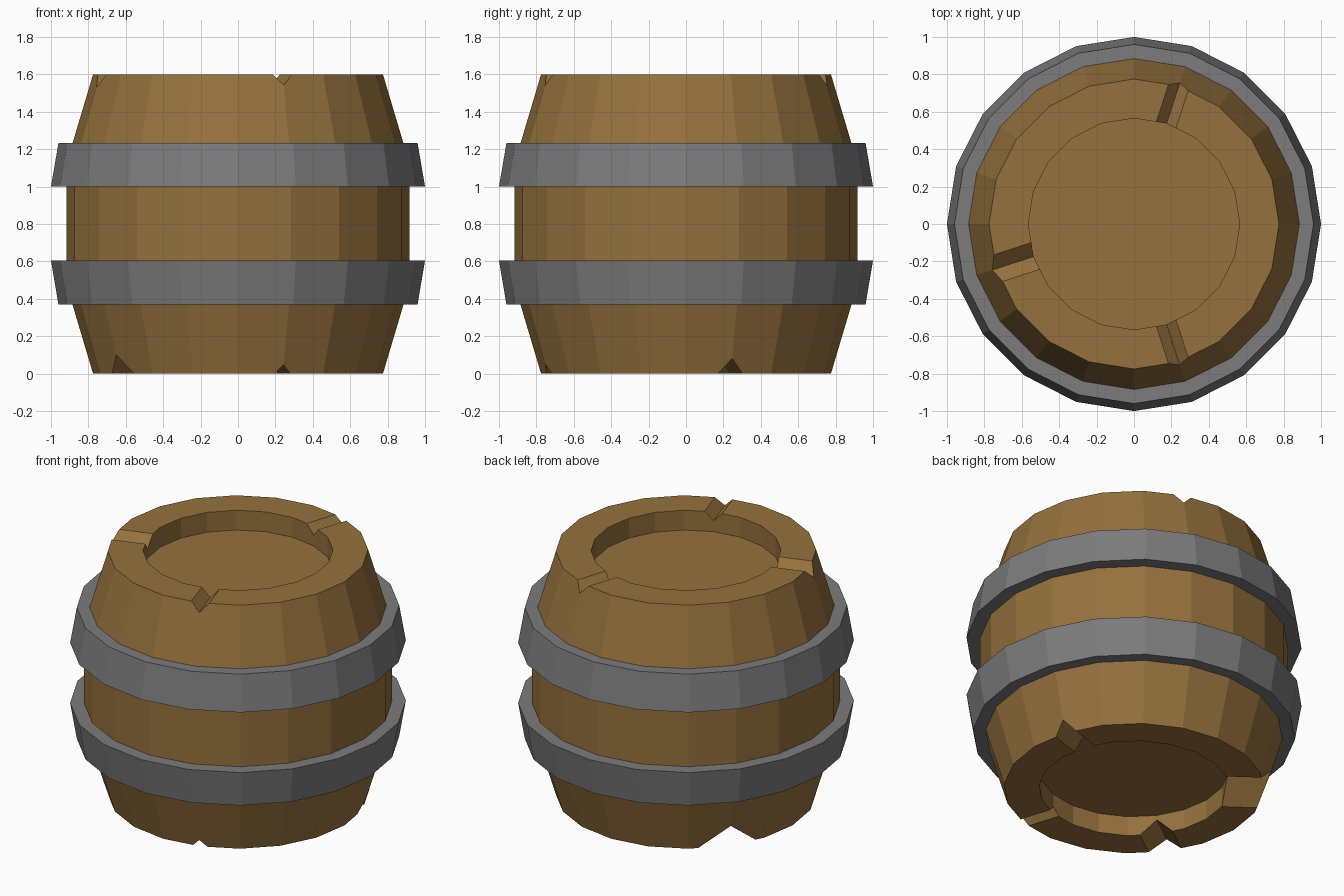
import bpy, bmesh, math

if "Cube" in bpy.data.objects:
    bpy.data.objects.remove(bpy.data.objects["Cube"])

SIDES = 20
HEIGHT = 1.6
RECESS = 0.13


def material(name, rgb):
    m = bpy.data.materials.new(name)
    m.diffuse_color = (*rgb, 1)
    m.use_nodes = True
    m.node_tree.nodes["Principled BSDF"].inputs["Base Color"].default_value = m.diffuse_color
    return m


wood = material("brown wood", (0.30, 0.165, 0.047))
iron = material("grey iron", (0.20, 0.20, 0.20))


def finish(bm, name, mat=None):
    bmesh.ops.recalc_face_normals(bm, faces=bm.faces[:])
    mesh = bpy.data.meshes.new(name)
    bm.to_mesh(mesh)
    bm.free()
    obj = bpy.data.objects.new(name, mesh)
    bpy.context.collection.objects.link(obj)
    if mat:
        mesh.materials.append(mat)
    return obj


def revolve(name, profile, mat):
    """Spin a closed (radius, z) outline into a faceted ring."""
    bm = bmesh.new()
    rings = []
    for i in range(SIDES):
        a = 2 * math.pi * i / SIDES
        rings.append([bm.verts.new((r * math.cos(a), r * math.sin(a), z)) for r, z in profile])
    n = len(profile)
    for i in range(SIDES):
        p, q = rings[i], rings[(i + 1) % SIDES]
        for j in range(n):
            k = (j + 1) % n
            bm.faces.new((p[j], q[j], q[k], p[k]))
    return finish(bm, name, mat)


# Staves: thick tube with straight belly and tapering ends
staves = revolve("staves", [(0.775, 0), (0.918, 0.48), (0.918, 1.12), (0.775, HEIGHT),
                            (0.565, HEIGHT), (0.565, 0)], wood)

# V-shaped nicks in both rims: angle, half width, depth
top_nicks = [(72, 0.055, 0.06), (198, 0.075, 0.07), (288, 0.055, 0.057)]
bottom_nicks = [(18, 0.07, 0.08), (144, 0.18, 0.15), (216, 0.1, 0.1), (288, 0.045, 0.048)]
bm = bmesh.new()
for nicks, base, up in ((top_nicks, HEIGHT, 1), (bottom_nicks, 0, -1)):
    for deg, half, depth in nicks:
        a = math.radians(deg)
        c, s = math.cos(a), math.sin(a)
        extra = 0.03
        w = half * (1 + extra / depth)
        ends = []
        for r in (0.42, 1.0):
            ends.append([bm.verts.new((r * c - t * s, r * s + t * c, base + up * h))
                         for t, h in ((-w, extra), (w, extra), (0, -depth))])
        p, q = ends
        bm.faces.new(p)
        bm.faces.new(q[::-1])
        for j in range(3):
            k = (j + 1) % 3
            bm.faces.new((p[j], q[j], q[k], p[k]))
cutter = finish(bm, "nick_cutter")
cutter.hide_render = True

mod = staves.modifiers.new("nicks", 'BOOLEAN')
mod.operation = 'DIFFERENCE'
mod.solver = 'EXACT'
mod.object = cutter
bpy.context.view_layer.objects.active = staves
bpy.ops.object.modifier_apply(modifier=mod.name)
bpy.data.objects.remove(cutter)

# Sunken round heads
for name, z, flip in (("top_head", HEIGHT - RECESS, False), ("bottom_head", RECESS, True)):
    bm = bmesh.new()
    ring = [bm.verts.new((0.565 * math.cos(2 * math.pi * i / SIDES),
                          0.565 * math.sin(2 * math.pi * i / SIDES), z)) for i in range(SIDES)]
    bm.faces.new(ring[::-1] if flip else ring)
    mesh = bpy.data.meshes.new(name)
    bm.to_mesh(mesh)
    bm.free()
    mesh.materials.append(wood)
    bpy.context.collection.objects.link(bpy.data.objects.new(name, mesh))

# Iron hoops
revolve("lower_hoop", [(0.96, 0.37), (1.0, 0.605), (0.86, 0.605), (0.86, 0.37)], iron)
revolve("upper_hoop", [(1.0, 1.0), (0.96, 1.233), (0.86, 1.233), (0.86, 1.0)], iron)
